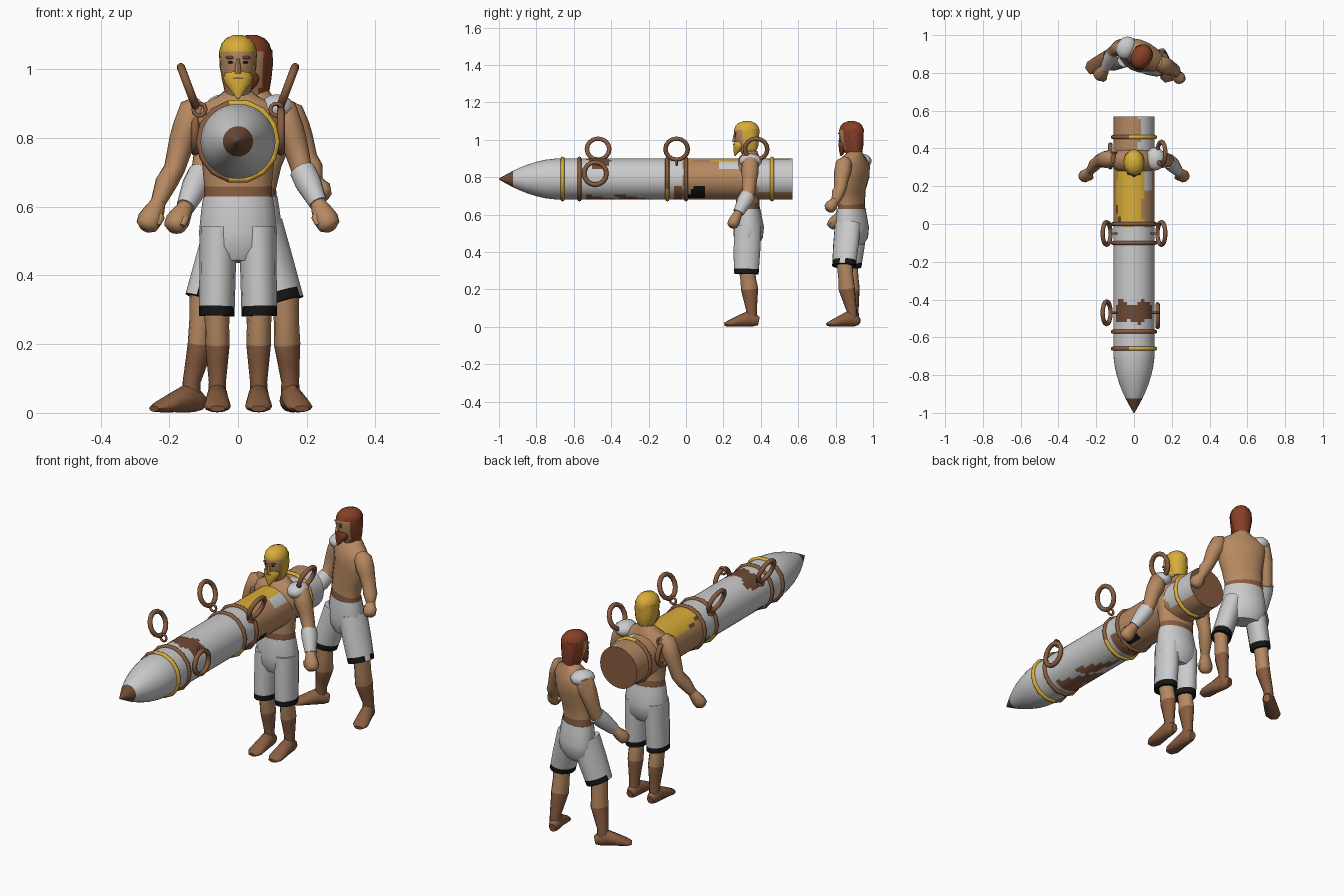
import bpy, bmesh, math
from mathutils import Vector

if "Cube" in bpy.data.objects:
    bpy.data.objects.remove(bpy.data.objects["Cube"])

COL = {"skin": (.47, .25, .12), "wood_brown": (.25, .11, .052), "leather_brown": (.155, .068, .036),
       "steel_grey": (.60, .60, .61), "gold": (.70, .42, .04), "red_hair": (.24, .05, .02),
       "black_trim": (.008, .008, .008)}
MAT = {}
for k, c in COL.items():
    MAT[k] = bpy.data.materials.new(k)
    MAT[k].diffuse_color = (*c, 1)


def paint(ob, rule):
    """Give each face the colour named by rule (a name, or a function of the face centre)."""
    for p in ob.data.polygons:
        name = rule if isinstance(rule, str) else rule(p.center)
        if name not in ob.data.materials:
            ob.data.materials.append(MAT[name])
        p.material_index = ob.data.materials.find(name)


def tube(name, pts, rule, n=12, yaw=0.0):
    """Skin elliptical rings (x, y, z, half width, half depth) along a path."""
    bm, rings = bmesh.new(), []
    P = [Vector(p[:3]) for p in pts]
    for i, p in enumerate(pts):
        t = (P[min(i + 1, len(P) - 1)] - P[max(i - 1, 0)]).normalized()
        u = Vector((math.cos(yaw), math.sin(yaw), 0))
        u = (u - t * u.dot(t)).normalized()
        v = t.cross(u)
        rings.append([bm.verts.new(P[i] + u * p[3] * math.cos(a) + v * p[4] * math.sin(a))
                      for a in (2 * math.pi * k / n for k in range(n))])
    for r, s in zip(rings, rings[1:]):
        for k in range(n):
            bm.faces.new((r[k], r[(k + 1) % n], s[(k + 1) % n], s[k]))
    bm.faces.new(rings[0][::-1])
    bm.faces.new(rings[-1])
    bmesh.ops.recalc_face_normals(bm, faces=bm.faces)
    me = bpy.data.meshes.new(name)
    bm.to_mesh(me)
    bm.free()
    ob = bpy.data.objects.new(name, me)
    bpy.context.collection.objects.link(ob)
    paint(ob, rule)
    return ob


def torus(name, loc, rot, R, r, rule, seg=16):
    bpy.ops.mesh.primitive_torus_add(location=loc, rotation=rot, major_radius=R, minor_radius=r,
                                     major_segments=seg, minor_segments=8)
    ob = bpy.context.object
    ob.name = name
    paint(ob, rule)


def ball(name, loc, size, mat, yaw=0):
    bpy.ops.mesh.primitive_uv_sphere_add(segments=14, ring_count=8, location=loc, rotation=(0, 0, yaw))
    ob = bpy.context.object
    ob.name, ob.scale = name, size
    paint(ob, mat)


# ---------- battering ram ----------
RZ = .79


def ram_colour(c):
    x, y, z = c
    w = .012 * math.sin(60 * x + 25 * y) + .008 * math.sin(70 * z)
    if y < -.925:
        return "leather_brown"
    if y > .569:
        return "wood_brown"
    if y < -.01 + w:
        if -.52 < y + w < -.42 and z > .84:
            return "leather_brown"
        if z < .715 + w + min(0, -.1 * (y + .5)) and -.53 < y < -.12:
            return "wood_brown"
        if -.07 < y < -.02 and z < .76 + w:
            return "wood_brown"
        return "steel_grey"
    if .0 < y < .1 and z < .74 - .4 * abs(y - .06) + w and x > .03:
        return "black_trim"
    if y < .32 and z > .845 + w and x < .055 + w:
        return "leather_brown" if y < .1 and x < -.075 + w else "gold"
    if x > .03 + w and z > .72 and (y > .37 + w or (.17 < y and z > .84)):
        return "steel_grey"
    return "skin"


nose = [(-1, .003), (-.96, .025), (-.925, .044), (-.89, .06), (-.85, .076), (-.8, .092), (-.75, .103)]
N = 84
prof = nose + [(-.7 + 1.27 * i / N, .109) for i in range(N + 1)]
tube("ram_log", [(0, y, RZ, r, r) for y, r in prof], ram_colour, n=36)

# hoops around the log, partly gilded
for i, (y, gild) in enumerate([(-.66, lambda c: c.x > 0), (-.57, None), (-.1, lambda c: c.y < -.06),
                               (0, None), (.46, lambda c: c.x > 0)]):
    torus(f"hoop_{i}", (0, y, RZ), (math.pi / 2, 0, 0), .112, .011,
          (lambda c, g=gild: "gold" if g and g(c) else "wood_brown"), 14)

# carrying rings, two of them hanging down
for y in (-.47, -.05, .375):
    for s in (-1, 1):
        hang = (s, y) in ((1, -.47), (-1, .375))
        torus("eyelet", (s * .112, y, .882), (math.pi / 2, 0, 0), .018, .006, "wood_brown", 10)
        if hang:
            torus("carry_ring", (s * .125, y - .015, .82), (0, math.pi / 2, 0), .06, .012, "wood_brown")
        else:
            torus("carry_ring", (s * .145, y, .95), (0, math.pi / 2 + s * .36, 0), .06, .012, "wood_brown")


# ---------- warriors ----------
def warrior(tag, hips, chest, head, yaw, hair, arms, legs, armed, hair_low):
    u = Vector((math.cos(yaw), math.sin(yaw), 0))
    v = Vector((-u.y, u.x, 0))

    def at(base, side, back, z):
        q = Vector((base[0], base[1], 0)) + u * side + v * back
        return (q.x, q.y, z)

    def stack(name, base, rows, rule, n=14):  # rows: back, z, half width, half depth
        return tube(f"{tag}_{name}", [(*at(base, 0, b, z), a, d) for b, z, a, d in rows], rule, n, yaw)

    mid = [(p + q) / 2 for p, q in zip(hips, chest)]
    # torso with belt
    tube(f"{tag}_torso", [(*at(hips, 0, 0, .6), .1, .066), (*at(hips, 0, 0, .625), .1, .066),
                          (*at(hips, 0, 0, .66), .098, .062), (*at(mid, 0, -.005, .73), .105, .064),
                          (*at(chest, 0, 0, .80), .122, .072), (*at(chest, 0, 0, .86), .13, .072),
                          (*at(chest, 0, .005, .895), .112, .058), (*at(chest, 0, .01, .92), .06, .045),
                          (*at(chest, 0, .01, .94), .036, .036)],
         lambda c: "wood_brown" if c.z < .66 else "skin", 16, yaw)
    # shorts, seat part
    stack("shorts_seat", hips, [(0, .63, .101, .068), (0, .59, .107, .075), (.005, .53, .113, .082),
                                (.003, .48, .112, .078), (0, .44, .085, .055)], "steel_grey", 16)

    # head: hair on top and behind, bare face in front
    def head_colour(c):
        back = (Vector((c.x - head[0], c.y - head[1], 0))).dot(v)
        return hair if c.z > 1.05 or (back > -.018 and c.z > hair_low) else "skin"
    stack("head", head, [(.015, .9, .036, .036), (.012, .925, .037, .038), (.008, .95, .042, .046),
                         (.002, .975, .048, .058), (0, 1.0, .051, .064), (0, 1.025, .053, .067),
                         (0, 1.052, .055, .07), (0, 1.075, .048, .061), (0, 1.09, .035, .045),
                         (0, 1.1, .012, .016)], head_colour, 18)
    stack("hair_fall", head, [(.03, hair_low - .01, .036, .026), (.028, .97, .046, .037),
                              (.02, 1.01, .054, .047), (.012, 1.05, .055, .055)], hair)
    stack("beard", head, [(-.064, .914, .004, .004), (-.058, .935, .02, .014), (-.046, .958, .038, .028),
                          (-.038, .975, .043, .034), (-.036, .988, .038, .034)], hair)
    stack("nose", head, [(-.066, .988, .009, .012), (-.066, .998, .009, .011),
                         (-.064, 1.03, .005, .006)], "skin", 8)
    stack("mouth", head, [(-.0705, .972, .014, .004), (-.0705, .976, .014, .004)], "wood_brown", 8)
    for s in (-1, 1):
        ball(f"{tag}_eye", at(head, s * .021, -.06, 1.02), (.009, .004, .004), "black_trim", yaw)
        ball(f"{tag}_brow", at(head, s * .022, -.061, 1.034), (.015, .006, .005), "leather_brown", yaw)

    for s, (sh, el, wr, fi) in zip((-1, 1), arms):
        sh, el, wr, fi = map(Vector, (sh, el, wr, fi))
        side = "left" if s > 0 else "right"
        m, f = sh.lerp(el, .5) + u * s * .006, el.lerp(wr, .4) + u * s * .004
        d = (fi - wr).normalized()
        # arm
        tube(f"{tag}_{side}_arm", [(*(sh - u * s * .02 + Vector((0, 0, .032))), .02, .025),
                                   (*(sh + Vector((0, 0, .01))), .042, .045), (*sh.lerp(m, .6), .043, .046),
                                   (*m, .038, .041), (*el, .031, .034), (*f, .033, .035),
                                   (*wr, .022, .023)], "skin", 12, yaw)
        # fist and thumb
        tube(f"{tag}_{side}_fist", [(*(wr - d * .01), .02, .022), (*(wr + d * .02), .029, .026),
                                    (*fi, .037, .032), (*(fi + d * .025), .033, .03),
                                    (*(fi + d * .037), .018, .018)], "skin", 10, yaw)
        th = fi - u * s * .03 - v * .012
        tube(f"{tag}_{side}_thumb", [(*(wr + d * .015), .012, .012), (*th, .012, .012),
                                     (*(th + d * .022), .008, .008)], "skin", 8, yaw)
        if s == armed:  # steel bracer and shoulder plate
            tube(f"{tag}_bracer", [(*el.lerp(wr, .05), .038, .041), (*el.lerp(wr, .4), .039, .041),
                                   (*wr, .027, .029)], "steel_grey", 12, yaw)
            ball(f"{tag}_shoulder_plate", sh - u * s * .015 + Vector((0, 0, .012)),
                 (.052, .062, .04), "steel_grey", yaw)

    for s, (hip, hem, shin, ankle, toe) in zip((-1, 1), legs):
        hip, hem, shin, ankle, toe = map(Vector, (hip, hem, shin, ankle, toe))
        side = "left" if s > 0 else "right"
        cut = hem.z + .028
        k = hem.lerp(hip, .028 / (hip.z - hem.z))
        # shorts leg with dark hem
        tube(f"{tag}_{side}_shorts_leg", [(*hip, .054, .074), (*hip.lerp(hem, .5), .053, .073),
                                          (*k, .052, .069), (*hem, .052, .068)],
             lambda c: "black_trim" if c.z < cut else "steel_grey", 14, yaw)
        # shin with leather wrap
        knee = hem + Vector((0, 0, .05))
        tube(f"{tag}_{side}_shin", [(*knee, .04, .044), (*knee.lerp(shin, .6), .035, .042), (*shin, .036, .046),
                                    (*shin.lerp(ankle, .45), .031, .038), (*ankle, .025, .029),
                                    (*(ankle - Vector((0, 0, .06))), .027, .031)],
             lambda c: "wood_brown" if c.z < .19 else "skin", 12, yaw)
        # foot
        d = Vector((toe.x - ankle.x, toe.y - ankle.y, 0)).normalized()
        L = (Vector((toe.x, toe.y)) - Vector((ankle.x, ankle.y))).length
        rows = [(-.04, .03, .018, .022), (-.02, .034, .027, .032), (.1 * L, .044, .031, .043),
                (.5 * L, .029, .037, .028), (.82 * L, .018, .039, .017), (L, .012, .022, .009)]
        tube(f"{tag}_{side}_foot", [(*(ankle + d * o).to_2d(), z, a, b) for o, z, a, b in rows],
             "wood_brown", 12, math.atan2(d.x, -d.y))


def both(rows):
    """Mirror a list of left-side joints to make (right, left)."""
    return [[(-x, y, z) for x, y, z in rows], rows]


warrior("blond_warrior", (0, .33), (0, .335), (0, .325), 0, "gold",
        both([(.128, .345, .875), (.185, .335, .71), (.233, .28, .61), (.255, .258, .565)]),
        both([(.057, .33, .54), (.062, .322, .282), (.06, .34, .2), (.06, .35, .09), (.06, .205, 0)]),
        1, .955)
warrior("red_warrior", (.02, .885), (.045, .895), (.04, .885), -.49, "red_hair",
        [[(-.055, .94, .875), (-.105, .915, .70), (-.152, .825, .60), (-.175, .795, .56)],
         [(.148, .845, .865), (.2, .825, .74), (.225, .80, .675), (.235, .78, .65)]],
        [[(-.035, .9, .55), (-.1, .875, .33), (-.108, .885, .2), (-.135, .895, .09), (-.245, .81, 0)],
         [(.072, .865, .55), (.137, .845, .325), (.143, .86, .2), (.152, .885, .09), (.185, .755, 0)]],
        -1, .925)

# smooth shading with sharp edges kept
bpy.ops.object.select_all(action='SELECT')
bpy.context.view_layer.objects.active = bpy.data.objects["ram_log"]
bpy.ops.object.shade_smooth_by_angle(angle=math.radians(50))

for m in bpy.data.materials:
    if m.users and not m.is_grease_pencil:
        m.use_nodes = True
        m.node_tree.nodes["Principled BSDF"].inputs["Base Color"].default_value = m.diffuse_color
